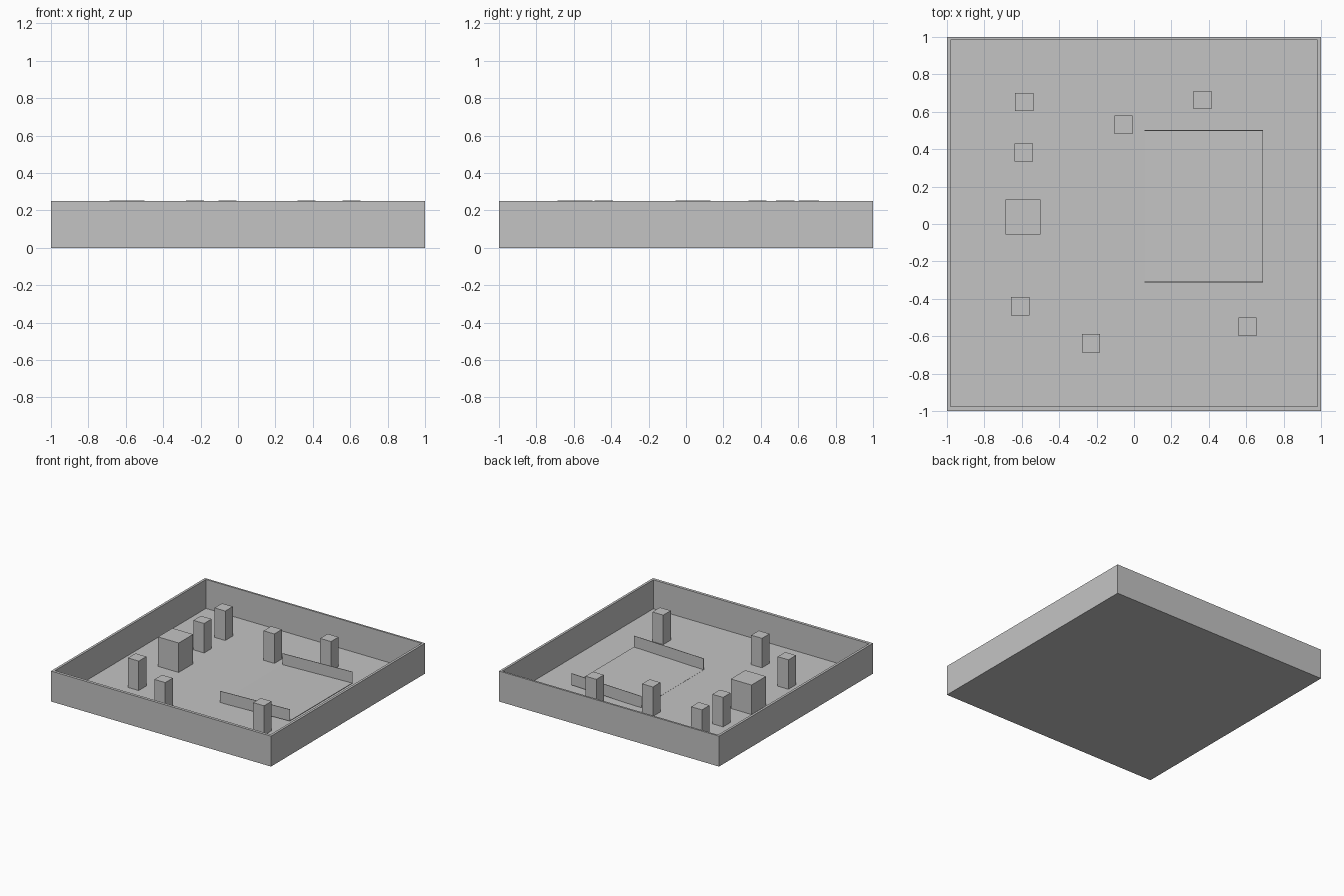
import bpy
import bmesh
from mathutils import Matrix, Vector

cube = bpy.data.objects.get("Cube")
if cube:
    bpy.data.objects.remove(cube, do_unlink=True)

WALL_TOP = 0.25
FLOOR = 0.012
BLOCK_TOP = 0.254

grey = bpy.data.materials.new("plain_grey")
grey.use_nodes = True
colour = (0.55, 0.55, 0.55, 1)
grey.diffuse_color = colour
grey.node_tree.nodes["Principled BSDF"].inputs["Base Color"].default_value = colour


def finish(name, bm):
    bmesh.ops.recalc_face_normals(bm, faces=bm.faces)
    mesh = bpy.data.meshes.new(name)
    bm.to_mesh(mesh)
    bm.free()
    mesh.materials.append(grey)
    obj = bpy.data.objects.new(name, mesh)
    bpy.context.collection.objects.link(obj)
    return obj


def box_mesh(low, high):
    low, high = Vector(low), Vector(high)
    bm = bmesh.new()
    bmesh.ops.create_cube(bm, size=1)
    bmesh.ops.transform(
        bm, verts=bm.verts,
        matrix=Matrix.Translation((low + high) / 2) @ Matrix.Diagonal((*(high - low), 1)))
    return bm


# Open tray: floor and four outer walls in one shell
bm = box_mesh((-1, -1, 0), (1, 1, WALL_TOP))
bm.faces.ensure_lookup_table()
top = max(bm.faces, key=lambda f: f.calc_center_median().z)
bmesh.ops.inset_region(bm, faces=[top], thickness=0.028)
bmesh.ops.translate(bm, verts=top.verts, vec=(0, 0.004, 0))
sunk = bmesh.ops.extrude_face_region(bm, geom=[top])["geom"]
bmesh.ops.translate(bm, verts=[v for v in sunk if isinstance(v, bmesh.types.BMVert)],
                    vec=(0, 0, FLOOR - WALL_TOP))
if top.is_valid:
    bmesh.ops.delete(bm, geom=[top], context="FACES_ONLY")
finish("walled_floor", bm)


# Square blocks standing on the floor
def block(name, x, y, width):
    h = width / 2
    finish(name, box_mesh((x - h, y - h, FLOOR), (x + h, y + h, BLOCK_TOP)))


block("large_block", -0.593, 0.037, 0.188)
pillars = [(-0.587, 0.652), (-0.59, 0.382), (-0.609, -0.44), (-0.23, -0.637),
           (0.607, -0.55), (0.366, 0.663), (-0.056, 0.531)]
for i, (x, y) in enumerate(pillars, 1):
    block(f"pillar_{i}", x, y, 0.098)


# Shallow ramp with a thin rail on each side, all rising toward +x
X0, X1, RISE = 0.055, 0.69, 0.018
Y0, Y1 = -0.31, 0.5


def sloped(name, low_y, high_y, low_z, high_z):
    bm = box_mesh((X0, low_y, low_z), (X1, high_y, high_z))
    for v in bm.verts:
        v.co.z += RISE * (v.co.x - X0) / (X1 - X0)
    finish(name, bm)


sloped("ramp_deck", Y0, Y1, FLOOR - 0.002, FLOOR + 0.001)
for name, y in (("ramp_rail_front", Y0), ("ramp_rail_back", Y1)):
    sloped(name, y - 0.002, y + 0.002, FLOOR - 0.002, 0.105)
